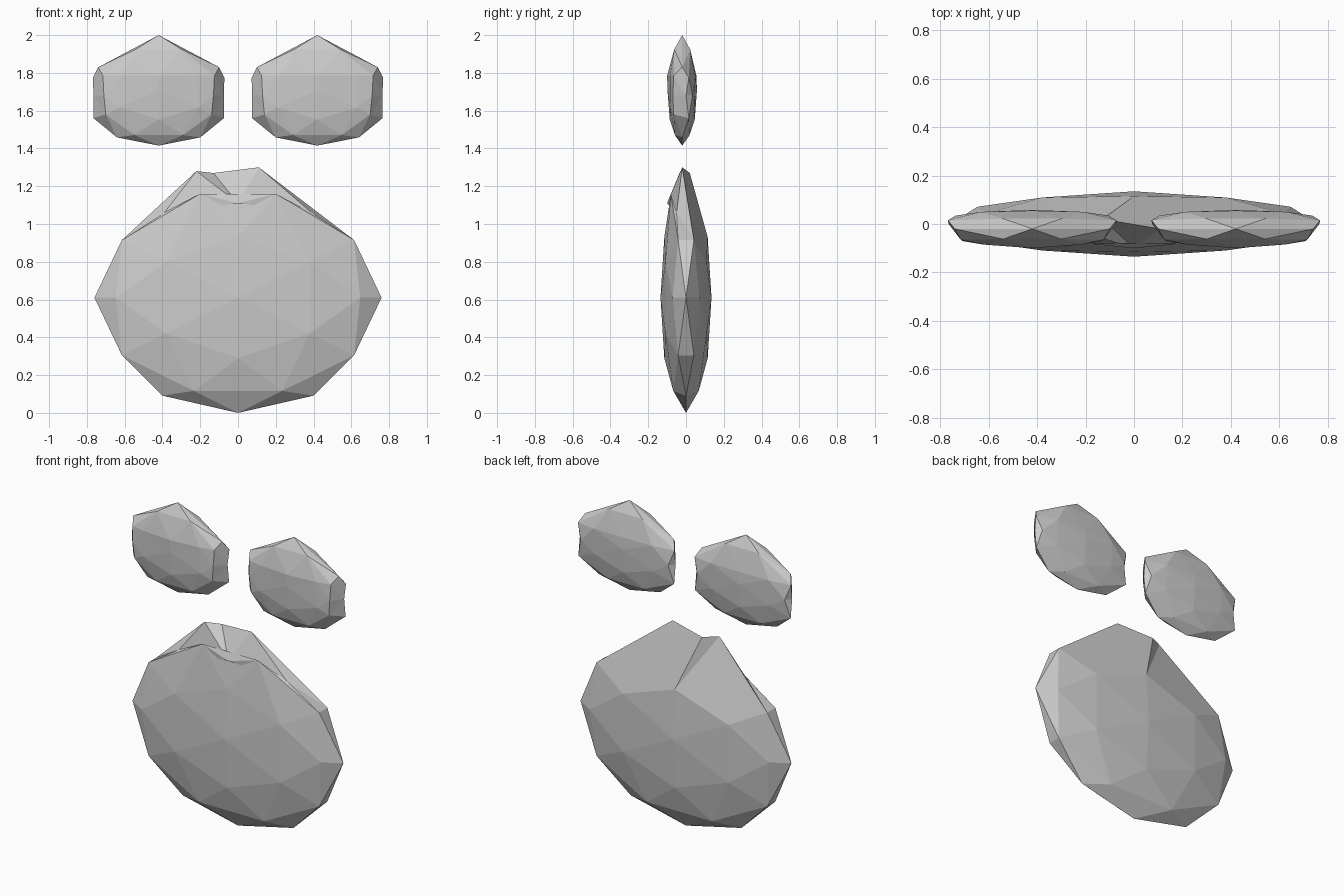
import bpy, bmesh
from mathutils import Vector

if "Cube" in bpy.data.objects:
    bpy.data.objects.remove(bpy.data.objects["Cube"])

PHI = (1 + 5 ** 0.5) / 2


def gem():
    """80-face sphere made from an icosahedron aligned to the axes."""
    bm = bmesh.new()
    for a in (-1, 1):
        for b in (-PHI, PHI):
            for p in ((a, 0, b), (b, a, 0), (0, b, a)):
                bm.verts.new(p)
    bmesh.ops.convex_hull(bm, input=bm.verts[:])
    bmesh.ops.subdivide_edges(bm, edges=bm.edges[:], cuts=1, use_grid_fill=True)
    for v in bm.verts:
        v.co.normalize()
    return bm


def near(bm, p):
    p = Vector(p).normalized()
    return min(bm.verts, key=lambda v: (v.co - p).length)


def stretch(bm, radii, centre, moves):
    """Scale and place the gem, then pull chosen points to new positions."""
    picked = [(near(bm, src), Vector(dst)) for src, dst in moves]
    for v in bm.verts:
        v.co = Vector(c + r * x for c, r, x in zip(centre, radii, v.co))
    for v, dst in picked:
        v.co = dst


def finish(bm, name, x=0):
    bmesh.ops.recalc_face_normals(bm, faces=bm.faces[:])
    me = bpy.data.meshes.new(name)
    bm.to_mesh(me)
    bm.free()
    ob = bpy.data.objects.new(name, me)
    ob.location.x = x
    bpy.context.collection.objects.link(ob)


# Large flattened body with a folded crest on top
bm = gem()
left, right = near(bm, (-.309, .5, .809)), near(bm, (.309, .5, .809))
ridge = bm.edges.get((left, right))
moves = [((0, 0, 1), (0, -.10, 1.11)),
         ((-.309, .5, .809), (-.22, -.03, 1.28)),
         ((.309, .5, .809), (.11, -.02, 1.30))]
for s in (-1, 1):
    moves += [((s * .309, -.5, .809), (s * .2, -.08, 1.16)),
              ((s * .526, 0, .851), (s * .39, -.05, 1.06))]
stretch(bm, (.76, .135, .61), (0, 0, .61), moves)
cut = bmesh.ops.subdivide_edges(bm, edges=[ridge], cuts=1)
for g in cut["geom_inner"]:
    if isinstance(g, bmesh.types.BMVert):
        g.co = (-.13, .02, 1.27)
bmesh.ops.triangulate(bm, faces=[f for f in bm.faces if len(f.verts) > 3])
finish(bm, "body")

# Two smaller pointed pads above the body
for side, x in (("left", -.42), ("right", .42)):
    bm = gem()
    moves = [((0, -.851, .526), (0, -.10, 1.785)), ((0, .851, .526), (0, .055, 1.785))]
    for s in (-1, 1):
        moves += [((s * .526, 0, .851), (s * .32, -.02, 1.83)),
                  ((s, 0, 0), (s * .345, .0, 1.68)),
                  ((s * .809, -.309, .5), (s * .295, -.065, 1.785)),
                  ((s * .809, .309, .5), (s * .348, .015, 1.775)),
                  ((s * .851, -.526, 0), (s * .29, -.07, 1.68)),
                  ((s * .851, .526, 0), (s * .315, .035, 1.68)),
                  ((s * .809, -.309, -.5), (s * .28, -.065, 1.58)),
                  ((s * .809, .309, -.5), (s * .345, .015, 1.56)),
                  ((s * .309, -.5, .809), (s * .12, -.062, 1.925)),
                  ((s * .309, .5, .809), (s * .12, .022, 1.925)),
                  ((s * .5, -.809, .309), (s * .2, -.085, 1.785)),
                  ((s * .5, .809, .309), (s * .21, .05, 1.785))]
    stretch(bm, (.42, .078, .2925), (0, -.02, 1.7075), moves)
    finish(bm, side + "_pad", x)
